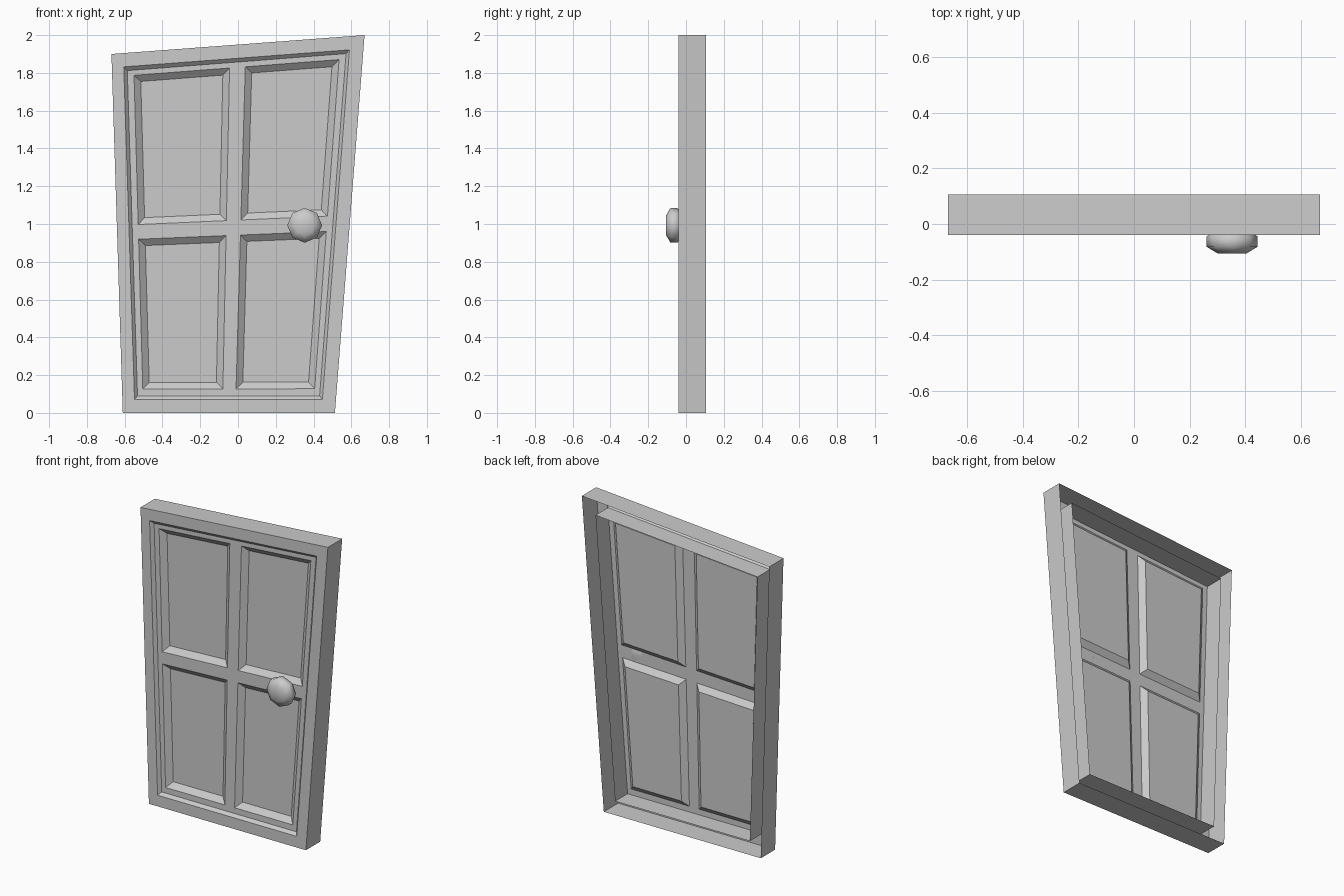
import bpy, bmesh, math

if "Cube" in bpy.data.objects:
    bpy.data.objects.remove(bpy.data.objects["Cube"])

FRONT, FACE, BACK = -0.039, -0.02, 0.107


def finish(bm, name, smooth=None):
    me = bpy.data.meshes.new(name)
    bm.to_mesh(me)
    bm.free()
    ob = bpy.data.objects.new(name, me)
    bpy.context.collection.objects.link(ob)
    if smooth:
        bpy.context.view_layer.objects.active = ob
        ob.select_set(True)
        bpy.ops.object.shade_smooth_by_angle(angle=math.radians(smooth))
        ob.select_set(False)
    return ob


def skin(bm, rings):
    """Join successive closed rings with quads."""
    loops = [[bm.verts.new(p) for p in r] for r in rings]
    for a, b in zip(loops, loops[1:]):
        for i in range(len(a)):
            j = (i + 1) % len(a)
            bm.faces.new((a[i], b[i], b[j], a[j]))
    return loops


# Slanted outlines in x, z: bottom left, bottom right, top right, top left
outer = [(-0.61, 0), (0.513, 0), (0.67, 2.0), (-0.67, 1.9)]
inner = [(-0.548, 0.072), (0.447, 0.072), (0.59, 1.922), (-0.605, 1.832)]
door = [(-0.532, 0.09), (0.432, 0.09), (0.572, 1.902), (-0.586, 1.812)]

# Door frame: hollow shell, open at the back
bm = bmesh.new()
skin(bm, [[(x, y, z) for x, z in quad] for quad, y in
          ((outer, BACK), (outer, FRONT), (inner, FRONT), (door, FACE), (door, BACK))])
for f in bm.faces:
    f.normal_update()
if next(f for f in bm.faces if abs(f.normal.y) > 0.99).normal.y > 0:
    bmesh.ops.reverse_faces(bm, faces=bm.faces[:])
finish(bm, "door_frame")

# Door leaf: skewed grid with four recessed panels
us = [0, 0.03, 0.468, 0.54, 0.97, 1]
vs = [0, 0.021, 0.481, 0.526, 0.984, 1]


def on_door(u, v):
    w = ((1 - u) * (1 - v), u * (1 - v), u * v, (1 - u) * v)
    x, z = (sum(k * p[a] for k, p in zip(w, door)) for a in (0, 1))
    return x, FACE, z


bm = bmesh.new()
grid = [[bm.verts.new(on_door(u, v)) for u in us] for v in vs]
panels = []
for r in range(5):
    for c in range(5):
        f = bm.faces.new((grid[r][c], grid[r][c + 1], grid[r + 1][c + 1], grid[r + 1][c]))
        if r in (1, 3) and c in (1, 3):
            panels.append(f)
bm.normal_update()
bmesh.ops.inset_individual(bm, faces=panels, thickness=0.035, depth=-0.03,
                           use_even_offset=True)
finish(bm, "door_leaf")

# Round eight-sided knob
bm = bmesh.new()
rings = skin(bm, [[(0.353 + r * math.cos(i * math.pi / 4), y, 0.993 + r * math.sin(i * math.pi / 4))
                   for i in range(8)]
                  for r, y in ((0.05, -0.107), (0.092, -0.082), (0.092, -0.045), (0.06, -0.02))])
bm.faces.new(rings[0])
bm.faces.new(rings[-1])
bmesh.ops.recalc_face_normals(bm, faces=bm.faces[:])
finish(bm, "door_knob", 65)
